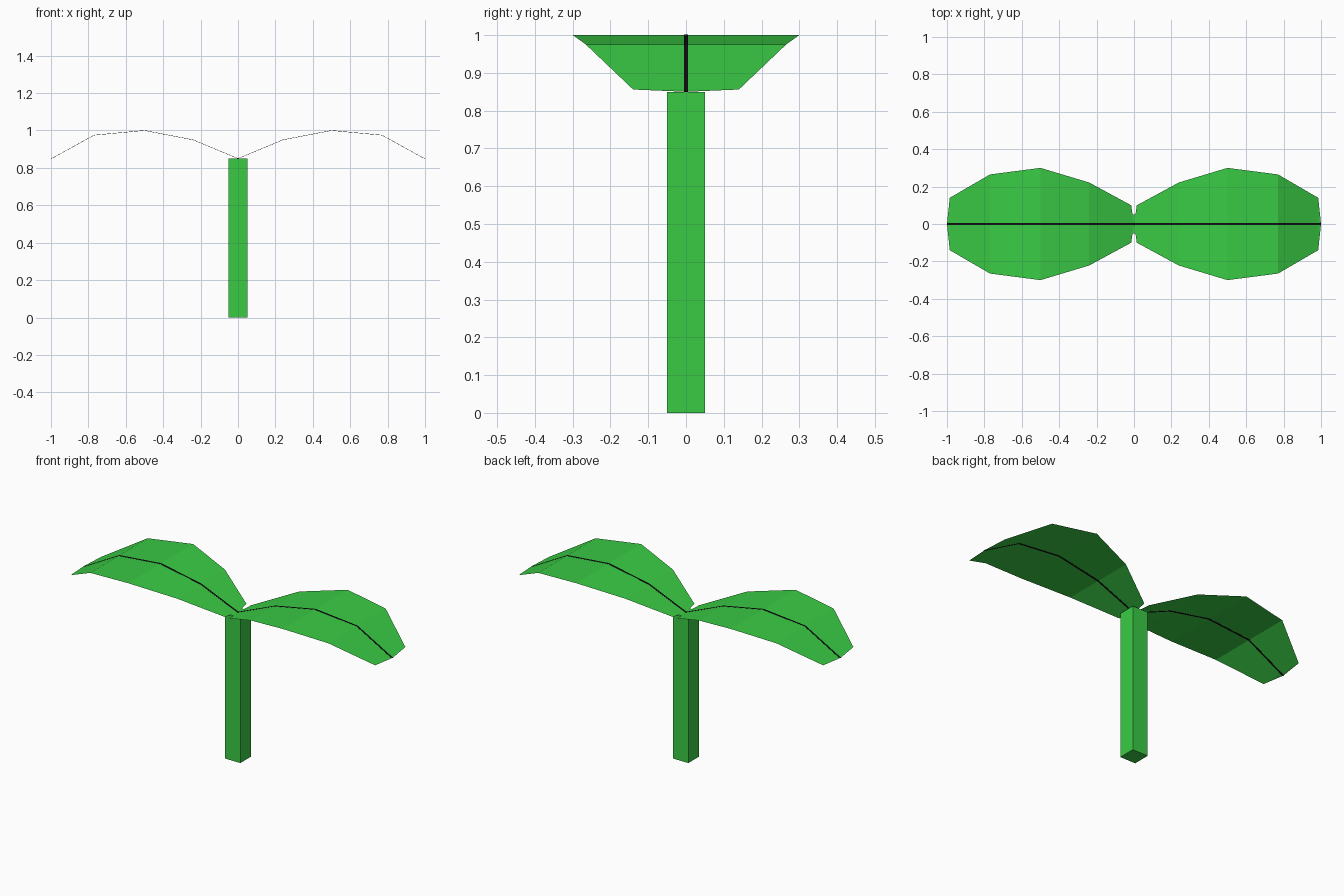
import bpy, bmesh

if "Cube" in bpy.data.objects:
    bpy.data.objects.remove(bpy.data.objects["Cube"])


def material(name, colour):
    mat = bpy.data.materials.new(name)
    mat.diffuse_color = (*colour, 1)
    mat.use_nodes = True
    mat.node_tree.nodes["Principled BSDF"].inputs["Base Color"].default_value = mat.diffuse_color
    return mat


green = material("leaf green", (0.042, 0.6, 0.059))
black = material("vein black", (0.004, 0.004, 0.004))


def add_object(name, bm, mat):
    mesh = bpy.data.meshes.new(name)
    bm.to_mesh(mesh)
    bm.free()
    mesh.materials.append(mat)
    obj = bpy.data.objects.new(name, mesh)
    bpy.context.collection.objects.link(obj)
    return obj


# Square stem
bm = bmesh.new()
bmesh.ops.create_cube(bm, size=1)
for v in bm.verts:
    v.co = (v.co.x * 0.1, v.co.y * 0.1, (v.co.z + 0.5) * 0.85)
add_object("stem", bm, green)

# Leaf cross-sections: distance from stem, half width, height
sections = [(0.015, 0.10, 0.856), (0.24, 0.222, 0.95), (0.5, 0.30, 1.0),
            (0.77, 0.265, 0.975), (0.985, 0.14, 0.856)]
tips = (0, 1)
tip_height = 0.85


def leaf(name, side):
    bm = bmesh.new()
    rows = [[bm.verts.new((side * x, y, z)) for y in (-w, 0, w)]
            for x, w, z in sections]
    # Curved blade
    for a, b in zip(rows, rows[1:]):
        for i in range(2):
            bm.faces.new((a[i], b[i], b[i + 1], a[i + 1]))
    # Pointed ends
    for x, row in zip(tips, (rows[0], rows[-1])):
        tip = bm.verts.new((side * x, 0, tip_height))
        for i in range(2):
            bm.faces.new((tip, row[i], row[i + 1]))
    # Upper side faces up
    for f in bm.faces:
        f.normal_update()
        if f.normal.z < 0:
            f.normal_flip()
    add_object(name, bm, green)


def vein(name, side):
    # Hair-thin strip along the middle of the leaf, showing on both sides
    half, lift = 0.005, 0.001
    path = [(tips[0], tip_height)] + [(x, z) for x, _, z in sections]
    path.append((tips[1], tip_height))
    bm = bmesh.new()
    rings = [[bm.verts.new((side * x, y, z + dz)) for y, dz in
              ((-half, -lift), (half, -lift), (half, lift), (-half, lift))]
             for x, z in path]
    for a, b in zip(rings, rings[1:]):
        for i in range(4):
            j = (i + 1) % 4
            bm.faces.new((a[i], a[j], b[j], b[i]))
    bm.faces.new(rings[0])
    bm.faces.new(rings[-1])
    bmesh.ops.recalc_face_normals(bm, faces=bm.faces)
    add_object(name, bm, black)


for label, side in (("right", 1), ("left", -1)):
    leaf(label + "_leaf", side)
    vein(label + "_leaf_vein", side)
